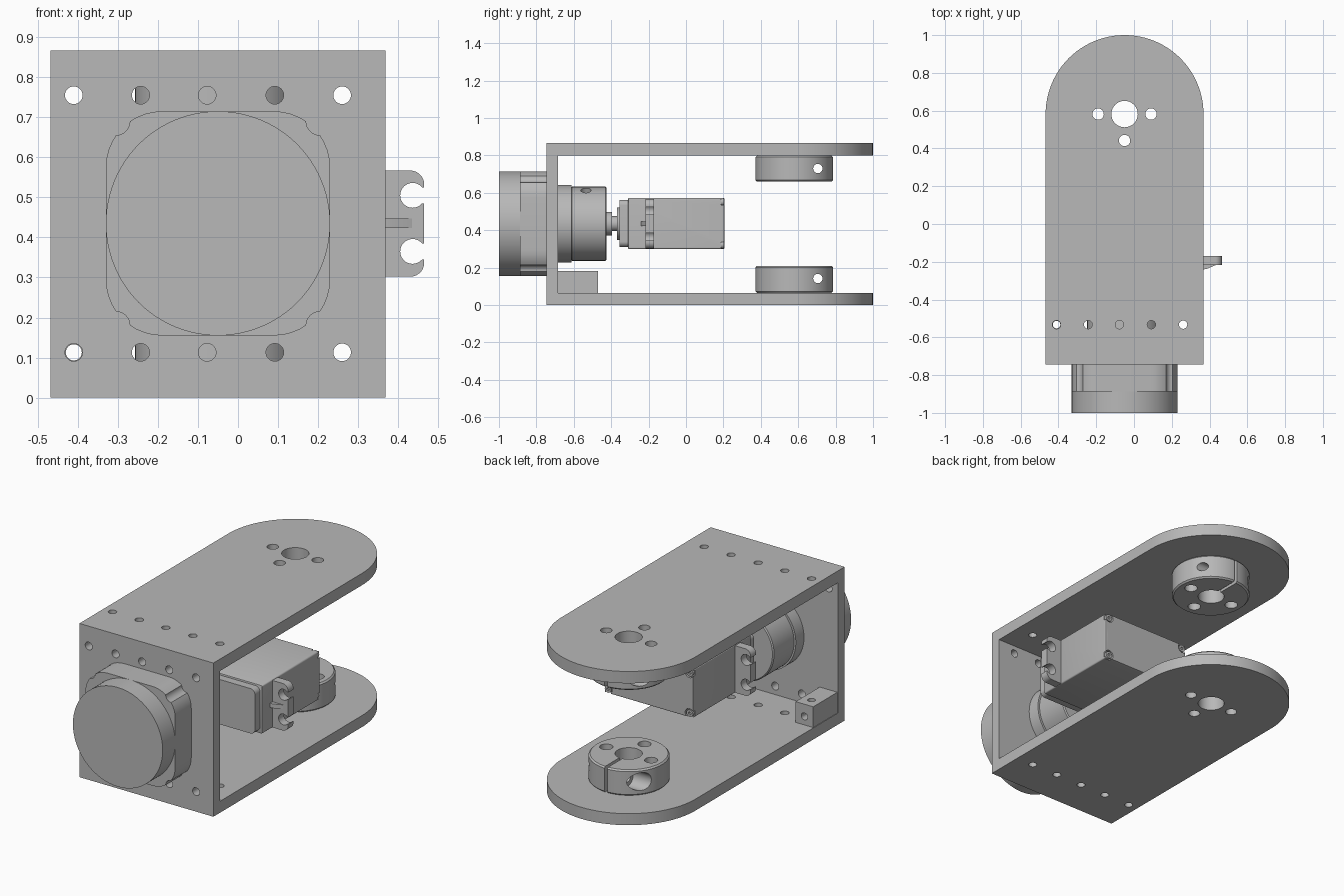
import bpy, bmesh
from math import sin, cos, pi

cube = bpy.data.objects.get("Cube")
if cube:
    bpy.data.objects.remove(cube, do_unlink=True)

grey = bpy.data.materials.new("machined_grey")
grey.use_nodes = True
grey.diffuse_color = (0.48, 0.48, 0.48, 1)
grey.node_tree.nodes["Principled BSDF"].inputs["Base Color"].default_value = (0.48, 0.48, 0.48, 1)
parts = []


def prism(name, pts, axis, lo, hi, keep=True):
    """Extrude a 2D outline along an axis."""
    place = {"x": lambda p, d: (d, p[0], p[1]),
             "y": lambda p, d: (p[0], d, p[1]),
             "z": lambda p, d: (p[0], p[1], d)}[axis]
    bm = bmesh.new()
    a = [bm.verts.new(place(p, lo)) for p in pts]
    b = [bm.verts.new(place(p, hi)) for p in pts]
    bm.faces.new(a)
    bm.faces.new(b[::-1])
    for i in range(len(pts)):
        j = (i + 1) % len(pts)
        bm.faces.new((a[i], b[i], b[j], a[j]))
    bmesh.ops.recalc_face_normals(bm, faces=bm.faces)
    me = bpy.data.meshes.new(name)
    bm.to_mesh(me)
    bm.free()
    me.materials.append(grey)
    ob = bpy.data.objects.new(name, me)
    bpy.context.collection.objects.link(ob)
    if keep:
        parts.append(ob)
    return ob


def arc(cx, cy, r, a0, a1, n):
    return [(cx + r * cos(a0 + (a1 - a0) * i / n), cy + r * sin(a0 + (a1 - a0) * i / n))
            for i in range(n + 1)]


def rect(x0, x1, y0, y1, r=0.0):
    """Rectangle outline, with rounded corners if r is given."""
    if not r:
        return [(x0, y0), (x1, y0), (x1, y1), (x0, y1)]
    out = []
    for i, (x, y) in enumerate([(x1 - r, y1 - r), (x0 + r, y1 - r), (x0 + r, y0 + r), (x1 - r, y0 + r)]):
        out += arc(x, y, r, i * pi / 2, (i + 1) * pi / 2, 10)
    return out


def disc(name, axis, c, r, lo, hi, keep=True, n=72):
    return prism(name, arc(c[0], c[1], r, 0, 2 * pi, n)[:-1], axis, lo, hi, keep)


def bake(ob):
    """Apply the modifiers of an object."""
    dg = bpy.context.evaluated_depsgraph_get()
    me = bpy.data.meshes.new_from_object(ob.evaluated_get(dg))
    ob.modifiers.clear()
    ob.data = me


def cut(ob, cutter, op="DIFFERENCE"):
    m = ob.modifiers.new("cut", "BOOLEAN")
    m.operation, m.object, m.solver = op, cutter, "EXACT"
    bake(ob)
    bpy.data.objects.remove(cutter, do_unlink=True)


def hole(ob, axis, c, r, lo, hi):
    cut(ob, disc("hole", axis, c, r, lo, hi, False, 32))


def bevel(ob, w, seg=1):
    m = ob.modifiers.new("bevel", "BEVEL")
    m.width, m.segments, m.limit_method, m.angle_limit = w, seg, "ANGLE", 0.8
    bake(ob)


CX, CZ = -0.05, 0.435       # drive axis
HY, R = 0.582, 0.418        # pivot position and end radius
SCREWS = (-0.41, -0.243, -0.077, 0.092, 0.26)

# U bracket: side profile trimmed to a round-ended plan
bracket = prism("bracket", [(-0.745, 0), (1.1, 0), (1.1, 0.065), (-0.685, 0.065),
                            (-0.685, 0.8), (1.1, 0.8), (1.1, 0.867), (-0.745, 0.867)], "x", -0.6, 0.5)
plan = [(CX - R, -0.9), (CX + R, -0.9)] + arc(CX, HY, R, 0, pi, 48)
cut(bracket, prism("plan", plan, "z", -0.1, 1, False), "INTERSECT")
hole(bracket, "z", (CX, HY), 0.07, -0.1, 1)
PIVOT_HOLES = [(CX - 0.14, HY), (CX + 0.14, HY), (CX, HY - 0.14)]
for c in PIVOT_HOLES:
    hole(bracket, "z", c, 0.03, -0.1, 1)
for x in SCREWS:
    hole(bracket, "z", (x, -0.533), 0.022, -0.1, 1)
    for z in (0.113, 0.755):
        hole(bracket, "y", (x, z), 0.022, -0.8, -0.6)

# Tapped corner block
block = prism("corner_block", rect(-0.465, -0.355, 0.065, 0.182), "y", -0.685, -0.47)
hole(block, "z", (-0.41, -0.533), 0.02, 0, 0.3)
hole(block, "y", (-0.41, 0.113), 0.02, -0.8, -0.4)

# Clamping hubs on both arms
for name, z0, z1, zs in (("lower_hub", 0.065, 0.21, 0.142), ("upper_hub", 0.66, 0.8, 0.73)):
    hub = disc(name, "z", (CX, HY - 0.003), 0.207, z0, z1)
    bevel(hub, 0.008)
    hole(hub, "z", (CX, HY), 0.07, 0, 1)
    for c in PIVOT_HOLES:
        hole(hub, "z", c, 0.034, 0, 1)
    cut(hub, prism("slot", rect(CX - 0.009, CX + 0.009, HY, 1), "z", 0, 1, False))
    hole(hub, "x", (0.705, zs), 0.025, -0.5, 0.5)
    hole(hub, "x", (0.705, zs), 0.05, -0.5, CX - 0.08)

# Front cap and notched flange
disc("front_cap", "y", (CX, CZ), 0.28, -1.0, -0.888, n=96)
flange = prism("flange", rect(CX - 0.28, CX + 0.28, CZ - 0.28, CZ + 0.28, 0.14), "y", -0.888, -0.745)
for sx in (-1, 1):
    for sz in (-1, 1):
        hole(flange, "y", (CX + sx * 0.255, CZ + sz * 0.255), 0.035, -1, -0.7)

# Rear housing with radial hole, then the coupling shaft
disc("housing_collar", "y", (CX, CZ), 0.207, -0.69, -0.612)
housing = disc("housing", "y", (CX, CZ), 0.198, -0.615, -0.425)
bevel(housing, 0.006)
bore = disc("bore", "x", (0, 0), 0.028, 0.15, 0.25, False, 32)
bore.location = (CX, -0.535, CZ)
bore.rotation_euler = (0, -1.13, 0)
bpy.context.view_layer.update()
cut(housing, bore)
for name, r, y0, y1 in (("coupling", 0.062, -0.427, -0.395), ("spline", 0.04, -0.4, -0.365),
                        ("servo_boss", 0.088, -0.37, -0.35)):
    disc(name, "y", (CX, CZ), r, y0, y1, n=40)

# Servo body
SX0, SX1, SZ0, SZ1 = -0.187, 0.367, 0.3, 0.573
MID = (SX0 + SX1) / 2
prism("servo_cap", rect(SX0 + 0.012, SX1 - 0.012, SZ0 + 0.01, SZ1 - 0.01, 0.03), "y", -0.355, -0.3)
body = prism("servo_body", rect(SX0, SX1, SZ0, SZ1, 0.008), "y", -0.31, 0.205)
bevel(body, 0.005, 2)
for x in (SX0 + 0.022, SX1 - 0.022):
    for z in (SZ0 + 0.022, SZ1 - 0.022):
        hole(body, "y", (x, z), 0.027, 0.188, 0.3)
        screw = disc("servo_screw", "y", (x, z), 0.02, 0.18, 0.203, n=24)
        hole(screw, "y", (x, z), 0.008, 0.195, 0.3)

# Mounting ears with open slots and a stiffening rib, one each side
for side, s in (("left", 1), ("right", -1)):
    def X(d):
        return MID + s * d
    lo, hi = sorted((X(0.24), X(0.375)))
    ear = prism(side + "_ear", rect(lo, hi, SZ0 + 0.002, SZ1 - 0.006, 0.035), "y", -0.217, -0.17)
    for z in (0.365, 0.505):
        hole(ear, "y", (X(0.346), z), 0.031, -0.3, 0)
        a, b = sorted((X(0.35), X(0.4)))
        cut(ear, prism("gap", rect(a, b, z - 0.02, z + 0.02), "y", -0.3, 0, False))
    prism(side + "_ear_rib", [(X(0.27), -0.242), (X(0.3), -0.236), (X(0.36), -0.21), (X(0.27), -0.21)],
          "z", 0.423, 0.447)

# Smooth the round walls, keep edges sharp
bpy.ops.object.select_all(action="DESELECT")
for ob in parts:
    ob.select_set(True)
bpy.context.view_layer.objects.active = bracket
bpy.ops.object.shade_smooth_by_angle()
